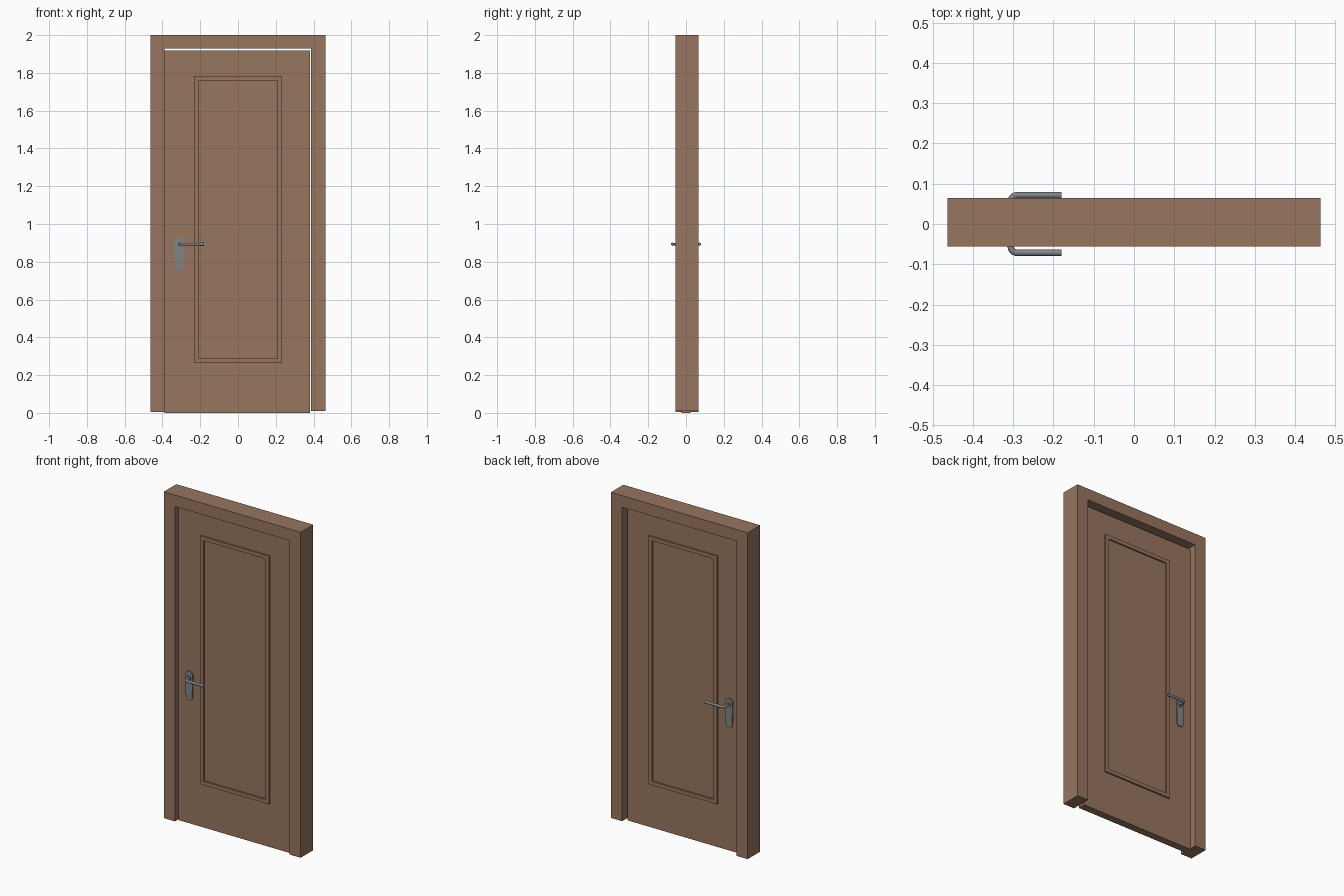
import bpy, bmesh, math

if "Cube" in bpy.data.objects:
    bpy.data.objects.remove(bpy.data.objects["Cube"])


def material(name, rgb):
    m = bpy.data.materials.new(name)
    m.diffuse_color = (*rgb, 1)
    m.use_nodes = True
    m.node_tree.nodes["Principled BSDF"].inputs["Base Color"].default_value = m.diffuse_color
    return m


WOOD = material("brown wood", (0.31, 0.18, 0.115))
METAL = material("grey metal", (0.22, 0.235, 0.245))


def finish(obj, mat, smooth=False):
    obj.data.materials.append(mat)
    if smooth:
        bpy.ops.object.select_all(action='DESELECT')
        obj.select_set(True)
        bpy.context.view_layer.objects.active = obj
        bpy.ops.object.shade_smooth_by_angle(angle=math.radians(40))
    return obj


def prism(name, outline, y0, y1, mat, smooth=False):
    """Extrude an x/z outline from y0 to y1."""
    bm = bmesh.new()
    face = bm.faces.new([bm.verts.new((x, y0, z)) for x, z in outline])
    new = bmesh.ops.extrude_face_region(bm, geom=[face])["geom"]
    for v in new:
        if isinstance(v, bmesh.types.BMVert):
            v.co.y = y1
    bmesh.ops.recalc_face_normals(bm, faces=bm.faces[:])
    me = bpy.data.meshes.new(name)
    bm.to_mesh(me)
    bm.free()
    obj = bpy.data.objects.new(name, me)
    bpy.context.collection.objects.link(obj)
    return finish(obj, mat, smooth)


def ring(name, outer, inner, y0, y1, mat):
    """Closed rectangular moulding between two x/z rectangles."""
    def corners(r):
        a, b, c, d = r
        return [(a, c), (b, c), (b, d), (a, d)]
    bm = bmesh.new()
    loops = [[bm.verts.new((x, y, z)) for x, z in corners(r)]
             for r, y in ((outer, y0), (outer, y1), (inner, y1), (inner, y0))]
    for k in range(4):
        p, q = loops[k], loops[(k + 1) % 4]
        for i in range(4):
            j = (i + 1) % 4
            bm.faces.new((p[i], p[j], q[j], q[i]))
    bmesh.ops.recalc_face_normals(bm, faces=bm.faces[:])
    me = bpy.data.meshes.new(name)
    bm.to_mesh(me)
    bm.free()
    obj = bpy.data.objects.new(name, me)
    bpy.context.collection.objects.link(obj)
    return finish(obj, mat)


def arc(cx, cz, r, a0, a1, n):
    return [(cx + r * math.cos(math.radians(a0 + (a1 - a0) * i / n)),
             cz + r * math.sin(math.radians(a0 + (a1 - a0) * i / n))) for i in range(n + 1)]


# Frame: two jambs and a head
prism("door_frame", [(-0.463, 0.004), (-0.388, 0.004), (-0.388, 1.929), (0.387, 1.929),
                     (0.387, 0.009), (0.463, 0.009), (0.463, 2.0), (-0.463, 2.0)],
      -0.056, 0.065, WOOD)

# Door leaf
DOOR = 0.023
prism("door_leaf", [(-0.388, 0), (0.38, 0), (0.38, 1.918), (-0.388, 1.918)], -DOOR, DOOR, WOOD)

HX, HZ = -0.311, 0.893  # lever axis
for side, s in (("front", -1), ("back", 1)):
    # Raised moulding around the panel
    ring(side + "_moulding", (-0.232, 0.232, 0.265, 1.783), (-0.209, 0.208, 0.288, 1.76),
         s * (DOOR - 0.002), s * (DOOR + 0.01), WOOD)

    # Handle plate: round head, slightly narrower foot with rounded corners
    plate = (arc(HX, 0.907, 0.025, 0, 180, 16)
             + arc(HX - 0.009, 0.769, 0.012, 180, 270, 6)
             + arc(HX + 0.009, 0.769, 0.012, 270, 360, 6))
    prism(side + "_handle_plate", plate, s * (DOOR - 0.002), s * (DOOR + 0.007), METAL, True)

    # Collar around the lever neck
    prism(side + "_handle_collar", arc(HX, HZ, 0.014, 0, 345, 23),
          s * (DOOR + 0.005), s * (DOOR + 0.013), METAL, True)

    # Lever: neck out of the plate, bend, straight grip
    cy = 0.0715
    bend = arc(HX + 0.024, cy - 0.016, 0.016, 180, 90, 8)
    path = [(HX + 0.005, DOOR)] + [(x - 0.003, y) for x, y in bend] + [(-0.2, cy)]
    cu = bpy.data.curves.new(side + "_handle_lever", 'CURVE')
    cu.dimensions = '3D'
    cu.bevel_depth = 0.008
    cu.bevel_resolution = 3
    cu.use_fill_caps = True
    sp = cu.splines.new('POLY')
    sp.points.add(len(path) - 1)
    for p, (x, y) in zip(sp.points, path):
        p.co = (x, s * y, HZ, 1)
    lever = bpy.data.objects.new(side + "_handle_lever", cu)
    bpy.context.collection.objects.link(lever)
    bpy.ops.object.select_all(action='DESELECT')
    lever.select_set(True)
    bpy.context.view_layer.objects.active = lever
    bpy.ops.object.convert(target='MESH')
    finish(bpy.context.object, METAL, True)

    # End cap of the lever
    bpy.ops.mesh.primitive_cylinder_add(vertices=20, radius=0.0085, depth=0.021,
                                        location=(-0.1905, s * cy, HZ),
                                        rotation=(0, math.pi / 2, 0))
    bpy.context.object.name = side + "_lever_tip"
    finish(bpy.context.object, METAL, True)
